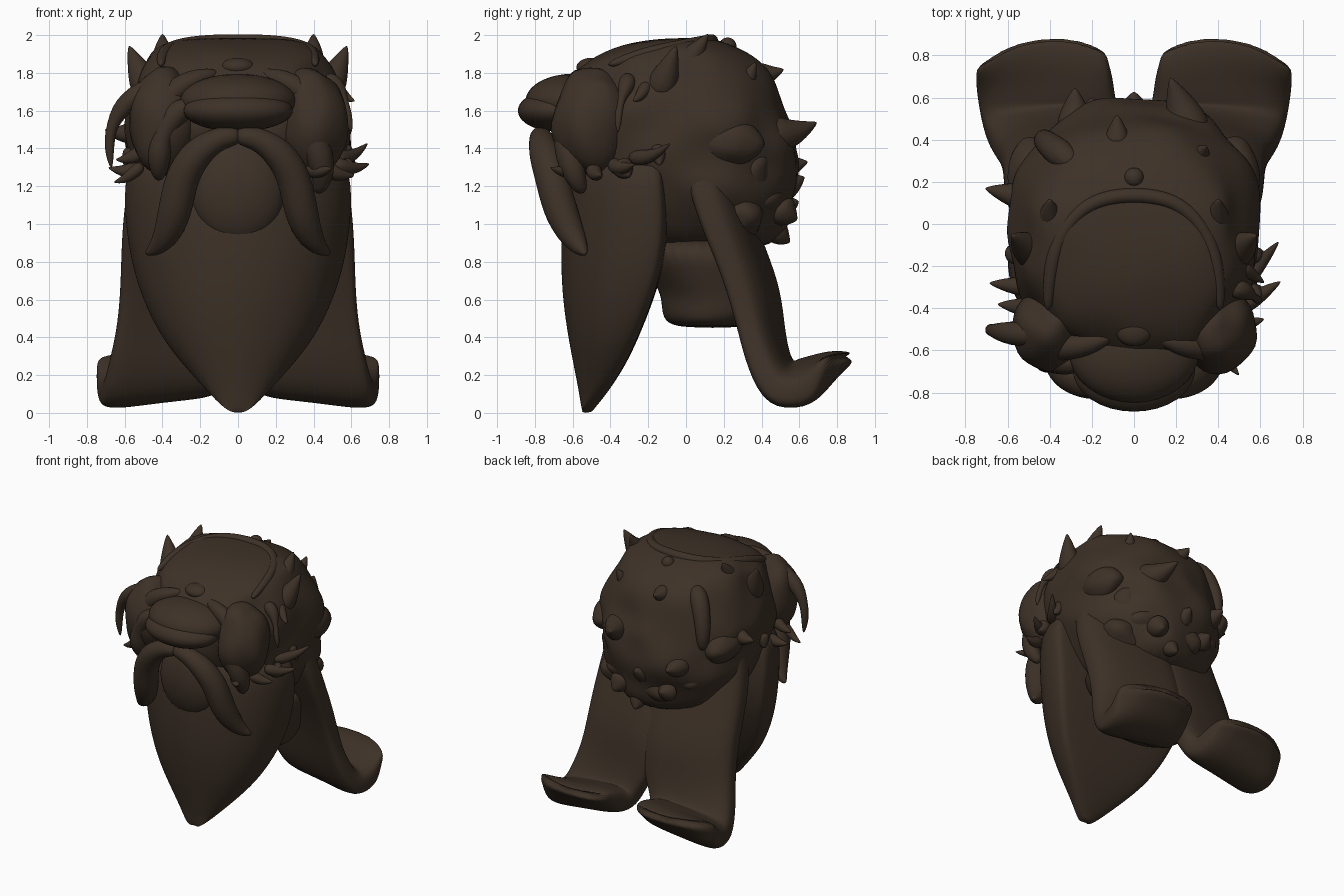
import bpy, bmesh, math, random
from mathutils import Vector, noise

random.seed(4)
mat = bpy.data.materials.new("dark_brown")
mat.diffuse_color = (0.047, 0.031, 0.02, 1)


def finish(name, bm, sub=2):
    bmesh.ops.recalc_face_normals(bm, faces=bm.faces)
    me = bpy.data.meshes.new(name)
    bm.to_mesh(me)
    bm.free()
    for p in me.polygons:
        p.use_smooth = True
    me.materials.append(mat)
    ob = bpy.data.objects.new(name, me)
    bpy.context.collection.objects.link(ob)
    if sub:
        mod = ob.modifiers.new("smooth", 'SUBSURF')
        mod.levels = mod.render_levels = sub
    return ob


def loft(name, rings, sub=2):
    bm = bmesh.new()
    vs = [[bm.verts.new(p) for p in r] for r in rings]
    n = len(vs[0])
    for a, b in zip(vs, vs[1:]):
        for i in range(n):
            j = (i + 1) % n
            bm.faces.new((a[i], a[j], b[j], b[i]))
    bm.faces.new(vs[0])
    bm.faces.new(vs[-1])
    return finish(name, bm, sub)


def spow(v, e):
    return math.copysign(abs(v) ** e, v)


def angles(n):
    return [2 * math.pi * i / n for i in range(n)]


def oval_stack(name, rows, n=32, e=0.9, lump=0.0):
    """rows: z, front y, back y, half width"""
    rings = []
    for z, yf, yb, w in rows:
        ring = []
        for a in angles(n):
            p = Vector((w * spow(math.cos(a), e), (yf + yb) / 2 + (yb - yf) / 2 * spow(math.sin(a), e), z))
            k = 1 + lump * noise.noise(p * 5)
            ring.append((p.x * k, p.y * k, z))
        rings.append(ring)
    return loft(name, rings)


def tube(name, pts, radii, n=10, sub=2):
    pts = [Vector(p) for p in pts]
    rings = []
    for i, p in enumerate(pts):
        t = (pts[min(i + 1, len(pts) - 1)] - pts[max(i - 1, 0)]).normalized()
        u = t.cross(Vector((0, 0, 1)) if abs(t.z) < 0.95 else Vector((0, 1, 0))).normalized()
        v = t.cross(u)
        rings.append([p + (u * math.cos(a) + v * math.sin(a)) * radii[i] * 1.08 for a in angles(n)])
    return loft(name, rings, sub)


def blob(name, c, r, lump=0.0):
    bm = bmesh.new()
    bmesh.ops.create_uvsphere(bm, u_segments=32, v_segments=20, radius=1)
    for v in bm.verts:
        k = 1 + lump * noise.noise(v.co * 1.3 + Vector(c) * 5)
        v.co = [c[i] + r[i] * v.co[i] * k for i in range(3)]
    return finish(name, bm, 0)


# head mass with lumpy hair, and the stump underneath
oval_stack("head", [(0.85, -.2, .42, .3), (0.98, -.45, .53, .45), (1.1, -.5, .56, .51), (1.2, -.55, .58, .56),
                    (1.3, -.6, .58, .58), (1.4, -.64, .58, .59), (1.5, -.66, .57, .6), (1.6, -.66, .54, .59),
                    (1.7, -.66, .51, .56), (1.8, -.6, .46, .52), (1.88, -.5, .38, .48),
                    (1.93, -.38, .29, .43), (1.965, -.26, .2, .36), (1.985, -.1, .13, .25)], lump=0.12)
oval_stack("neck", [(0.45, -.02, .3, .25), (0.48, -.12, .4, .34), (0.57, -.13, .51, .36), (0.64, -.14, .47, .38),
                    (0.75, -.2, .4, .42), (0.95, -.3, .4, .48)], lump=0.05)

# beard: D-shaped section narrowing to a point
rings = []
for z, w, yf, yb in [(1.42, .56, -.58, -.12), (1.2, .61, -.64, -.1), (1.0, .6, -.66, -.09), (.8, .57, -.665, -.11),
                     (.6, .51, -.655, -.17), (.4, .41, -.625, -.25), (.25, .29, -.595, -.32), (.1, .15, -.565, -.42),
                     (.03, .08, -.555, -.48), (0, .03, -.545, -.5)]:
    arc = [math.pi * (i / 16 - .5) for i in range(17)]
    front = [(w * math.sin(a), yb - .06 + (yf - yb + .06) * math.cos(a) ** .9, z) for a in arc]
    back = [(w * .98 * math.sin(a), yb - .05 + .05 * math.cos(a) ** .5, z) for a in arc[::-1][1:-1]]
    rings.append(front + back)
loft("beard", rings)
blob("chin_tuft", (0, -.58, 1.17), (.25, .13, .28))
blob("nose", (0, -.69, 1.6), (.29, .2, .11))
blob("nose_bridge", (0, -.6, 1.65), (.31, .25, .145))

# two tails of the back drape, split at the hem and curling backwards
path = [(.03, 1.5, .2, -.06, .48), (.1, 1.3, .22, -.06, .57), (.18, 1.05, .21, -.06, .61), (.28, .82, .2, -.06, .62),
        (.35, .62, .2, -.06, .625), (.39, .43, .18, -.05, .645), (.43, .28, .19, .02, .68), (.5, .175, .24, .07, .72),
        (.61, .185, .23, .09, .745), (.72, .24, .18, .1, .75), (.81, .285, .12, .12, .75), (.91, .3, .04, .14, .74)]
for s, side in ((1, "right"), (-1, "left")):
    rings = []
    for i, (y, z, t, xi, xo) in enumerate(path):
        a, b = path[max(i - 1, 0)], path[min(i + 1, len(path) - 1)]
        d = Vector((0, b[0] - a[0], b[1] - a[1])).normalized()
        nrm = Vector((0, -d.z, d.y))
        ring = []
        for q in angles(24):
            x = (xi + xo) / 2 + (xo - xi) / 2 * spow(math.cos(q), .5)
            bend = (.065 - .14 * (x / .65) ** 2) * min(1, (9 - i) / 5) if i < 8 else 0
            droop = -.08 * max(0, x / .73) ** 2 if 6 < i < 10 else 0
            if i > 8:
                bend -= (i - 8) / 3 * (.14 * max(0, (x - .48) / .26) ** 1.5 + .08 * max(0, (.34 - x) / .24) ** 2)
            if i == 10:
                droop = -.04 * max(0, x / .73) ** 2
            p = Vector((x, y + bend, z + droop)) + nrm * (t / 2 * spow(math.sin(q), .6))
            ring.append((s * p.x, p.y, p.z))
        rings.append(ring)
    loft(side + "_back_tail", rings)

    # moustache half
    tube(side + "_moustache", [(-.02 * s, -.77, 1.47), (.1 * s, -.77, 1.46), (.22 * s, -.75, 1.38),
                               (.3 * s, -.71, 1.25), (.33 * s, -.67, 1.08), (.37 * s, -.61, .95),
                               (.43 * s, -.56, .87), (.49 * s, -.53, .84)],
         [.05, .06, .085, .09, .09, .075, .045, .012])
    # cheek mass, brow, side lump and horns
    blob(side + "_cheek", (.4 * s, -.5, 1.54), (.18, .2, .29), .12)
    blob(side + "_side_lump", (.48 * s, .22, 1.43), (.12, .19, .12), .1)
    tube(side + "_brow", [(.1 * s, -.53, 1.8), (.2 * s, -.57, 1.78), (.34 * s, -.59, 1.72), (.45 * s, -.58, 1.55),
                          (.5 * s, -.55, 1.36)], [.02, .05, .065, .06, .02])
    tube(side + "_outer_horn", [(.46 * s, -.15, 1.68), (.52 * s, -.1, 1.8), (.58 * s, -.05, 1.95)], [.1, .07, .005])
    tube(side + "_top_horn", [(.38 * s, -.02, 1.82), (.4 * s, .05, 1.91), (.4 * s, .12, 2.01)], [.08, .055, .005])

# headband over the crown with a bead
band = []
for i in range(13):
    a = math.pi * i / 12
    y = -.42 + .56 * math.sin(a) ** .8
    band.append((-.41 * spow(math.cos(a), .8), y, 1.84 + .13 * math.sin(a) ** .6))
tube("headband", band, [.02] + [.035] * 11 + [.02])
blob("band_bead", (0, .22, 1.94), (.047, .047, .047))
blob("crown_lump", (0, -.5, 1.83), (.09, .08, .05))

# hanging locks
locks = {
    "left_curl": ([(-.34, -.5, 1.76), (-.52, -.53, 1.7), (-.64, -.51, 1.6), (-.69, -.5, 1.45), (-.67, -.5, 1.29)],
                  [.05, .06, .05, .035, .008]),
    "left_back_lock": ([(-.27, .27, 1.86), (-.37, .35, 1.78), (-.43, .4, 1.6), (-.43, .41, 1.43)],
                       [.05, .075, .06, .03]),
    "right_strand": ([(.45, -.3, 1.78), (.55, -.32, 1.72), (.58, -.36, 1.6), (.6, -.36, 1.48)],
                     [.05, .045, .03, .006]),
    "right_front_lock": ([(.36, -.62, 1.6), (.42, -.63, 1.4), (.46, -.59, 1.25), (.42, -.54, 1.16)],
                         [.06, .08, .06, .03]),
    "left_front_lock": ([(-.24, -.66, 1.65), (-.38, -.64, 1.55), (-.42, -.66, 1.4), (-.42, -.58, 1.22)],
                        [.05, .08, .08, .03]),
}
for k, (p, r) in locks.items():
    tube(k, p, r)


# pointed tufts: base xyz, tip xyz, radius
def tufts(name, rows):
    for i, (ax, ay, az, bx, by, bz, r) in enumerate(rows):
        a, b = Vector((ax, ay, az)), Vector((bx, by, bz))
        mid = a.lerp(b, .55) - Vector((0, 0, .15 * (b - a).length))
        tube(f"{name}_{i}", [a, mid, b], [r, r * .7, .004])


tufts("side_tuft", [
    (.5, -.3, 1.35, .69, -.08, 1.43, .05), (.5, -.4, 1.32, .7, -.27, 1.32, .05), (.45, -.5, 1.3, .62, -.45, 1.26, .05),
    (.36, -.55, 1.3, .5, -.72, 1.3, .05), (.5, -.2, 1.75, .62, -.28, 1.65, .04), (-.5, .12, 1.5, -.71, .17, 1.5, .07),
    (-.5, -.3, 1.3, -.69, -.28, 1.3, .05), (-.5, -.5, 1.32, -.66, -.48, 1.22, .04),
    (-.48, -.4, 1.4, -.65, -.38, 1.34, .05), (.54, -.35, 1.33, .61, -.3, 1.25, .07),
    (.55, -.15, 1.42, .62, -.14, 1.31, .05), (-.55, -.15, 1.4, -.6, -.12, 1.3, .06)])
tufts("back_tuft", [
    (.29, .38, 1.48, .17, .7, 1.54, .12), (-.28, .42, 1.33, -.28, .65, 1.33, .1),
    (.3, .3, 1.74, .34, .37, 1.86, .06), (-.08, .36, 1.8, -.08, .52, 1.82, .07),
    (0, .48, 1.2, 0, .63, 1.25, .1), (.2, .48, 1.1, .22, .59, 1.02, .1), (-.2, .48, 1.1, -.2, .6, 1.12, .09),
    (.08, .45, 1.0, .06, .55, .9, .08)])

# rounded lumps along the back of the hair
for i in range(8):
    a = math.radians(40 + 100 * ((i * .618) % 1))
    r = random.uniform(.11, .15)
    blob(f"hair_lump_{i}", (.44 * math.cos(a), .45 * math.sin(a), 1.04 + .05 * i), (r * 1.4, r, r), .2)
